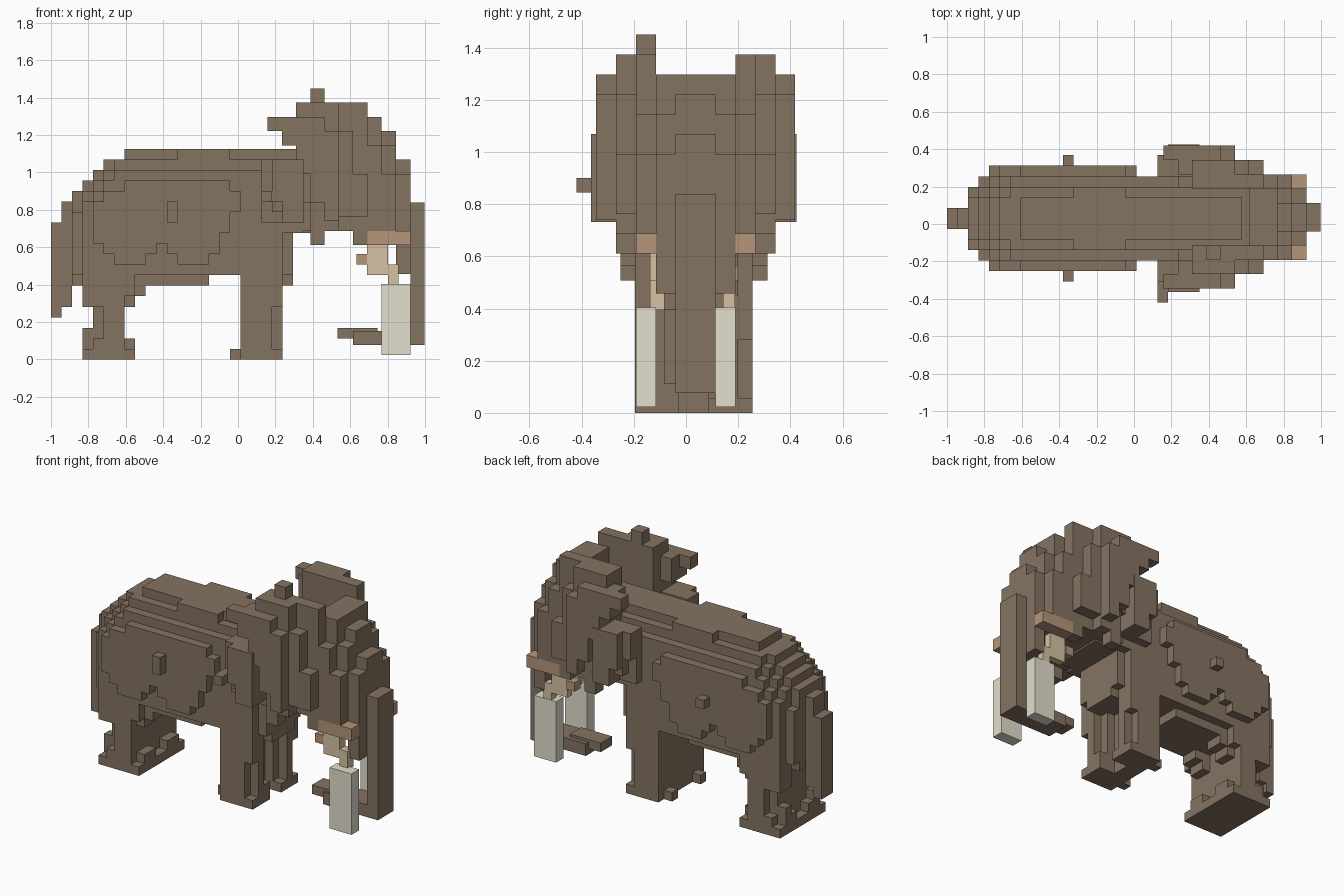
import bpy
import bmesh

cube = bpy.data.objects.get("Cube")
if cube:
    bpy.data.objects.remove(cube)

# x origin, block size and symmetry plane of the two block grids (it faces +x)
BODY = (-1.0, 0.0563, 0.030)
HEAD = (0.158, 0.0763, 0.037)


def material(name, rgb):
    m = bpy.data.materials.new(name)
    m.use_nodes = True
    m.diffuse_color = (*rgb, 1)
    bsdf = next(n for n in m.node_tree.nodes if n.type == 'BSDF_PRINCIPLED')
    bsdf.inputs["Base Color"].default_value = (*rgb, 1)
    return m


hide = material("brown hide", (0.233, 0.173, 0.121))
ivory = material("pale ivory", (0.770, 0.740, 0.610))
tan = material("tan tusk root", (0.680, 0.545, 0.375))
lip = material("pinkish lip", (0.465, 0.305, 0.195))


def add_box(bm, lo, hi):
    vs = bmesh.ops.create_cube(bm, size=1)["verts"]
    for v in vs:
        v.co = [(a + b) / 2 + c * (b - a) for a, b, c in zip(lo, hi, v.co)]


def blocks(name, mat, grid, centre=(), pairs=(), near=(), far=()):
    """centre: (half width, x0, x1, z0, z1) boxes across the symmetry plane.
    pairs: (inner, outer, x0, x1, z0, z1) boxes on both sides.
    near, far: the same, on the -y or +y side only. All in grid steps."""
    ox, u, cy = grid
    bm = bmesh.new()
    spans = [(-h, h, *r) for h, *r in centre]
    spans += list(pairs) + list(far)
    spans += [(-b, -a, *r) for a, b, *r in list(pairs) + list(near)]
    for y0, y1, x0, x1, z0, z1 in spans:
        add_box(bm, (ox + u * x0, cy + u * y0, u * z0),
                (ox + u * x1, cy + u * y1, u * z1))
    me = bpy.data.meshes.new(name)
    bm.to_mesh(me)
    bm.free()
    me.materials.append(mat)
    ob = bpy.data.objects.new(name, me)
    bpy.context.collection.objects.link(ob)


# Torso: nested layers, from the wide core to the narrow spine
blocks("torso", hide, BODY, centre=[
    (4, 3, 4, 7, 15), (4, 4, 5, 7, 16), (4, 5, 6, 8, 17),
    (4, 6, 22, 8, 18), (4, 22, 24, 12, 17),
    (3, 2, 3, 8, 14), (3, 3, 4, 7, 16), (3, 4, 5, 7, 17), (3, 5, 6, 7, 18),
    (3, 6, 15, 7, 19), (3, 15, 18, 8, 19), (3, 18, 22, 7, 19),
    (3, 22, 23, 8, 19), (3, 23, 26, 12, 19), (2, 22, 23, 7, 8),
    (2, 2, 3, 7, 16), (2, 3, 4, 8, 17), (2, 4, 5, 8, 18), (2, 5, 6, 8, 19),
])
blocks("spine", hide, BODY, centre=[(2, 7, 28, 18, 20), (3, 12, 17, 19, 20)])

# Bulging flanks with a stepped lower edge
blocks("flanks", hide, BODY, pairs=[
    (3, 5, 4, 5, 11, 15), (3, 5, 5, 6, 10, 16), (3, 5, 6, 7, 9, 16),
    (3, 5, 7, 9, 9, 17), (3, 5, 9, 10, 10, 17), (3, 5, 10, 11, 11, 17),
    (3, 5, 11, 12, 10, 17), (3, 5, 12, 15, 9, 17), (3, 5, 15, 16, 10, 17),
    (3, 5, 16, 17, 12, 17), (3, 5, 17, 18, 14, 16),
    (5, 6, 11, 12, 13, 14),
], near=[(5, 6, 11, 12, 14, 15)])

# Stepped shoulder pads behind the ears
blocks("shoulders", hide, BODY, pairs=[
    (4, 5, 20, 24, 13, 19), (5, 6, 20, 24, 16, 19), (5, 6, 21, 24, 14, 16),
    (5, 6, 22, 24, 13, 14), (6, 7, 21, 24, 15, 19), (6, 7, 22, 24, 13, 15),
], near=[(5, 8, 20, 21, 15, 16)])

blocks("tail", hide, BODY, centre=[(1, 0, 1, 4, 13), (1, 1, 2, 5, 15)])

# Legs: joined pairs with recesses and broad feet
blocks("front_legs", hide, BODY, centre=[(1, 18, 20, 0, 8)], pairs=[
    (1, 4, 18, 22, 0, 1), (2, 3, 17, 18, 0, 1),
    (1, 3, 18, 21, 1, 9), (2, 3, 21, 22, 1, 9),
    (3, 4, 18, 21, 1, 9), (3, 4, 21, 22, 5, 9),
], near=[(1, 2, 21, 22, 1, 2)])
blocks("rear_legs", hide, BODY, centre=[(1, 4, 7, 0, 8), (4, 3, 8, 0, 1)],
       pairs=[
    (1, 3, 4, 7, 1, 8), (3, 4, 4, 7, 1, 2), (3, 4, 5, 7, 2, 5),
    (3, 4, 4, 7, 5, 8), (1, 3, 3, 8, 1, 2), (2, 3, 3, 4, 2, 3),
    (2, 4, 3, 4, 5, 8), (1, 3, 7, 8, 5, 8), (2, 4, 7, 8, 6, 8),
    (1, 3, 8, 9, 6, 8),
])

# Head: skull and stepped forehead
blocks("head", hide, HEAD, centre=[
    (3, 2, 7, 9, 14), (2, 6, 8, 9, 17), (3, 7, 8, 9, 15),
    (3, 8, 9, 9, 13), (2, 8, 9, 8, 15), (1, 8, 9, 9, 16),
    (2, 9, 10, 6, 13), (1, 9, 10, 6, 14),
], pairs=[(2, 3, 6, 7, 8, 9), (3, 4, 3, 4, 8, 9)])

# Ears rise on both sides and flare back, leaving a gap above the spine
blocks("ears", hide, HEAD, pairs=[
    (2, 3, 2, 7, 9, 18),
    (3, 4, 1, 2, 15, 17), (3, 4, 2, 3, 11, 18), (3, 4, 3, 5, 9, 18),
    (3, 4, 5, 6, 10, 16), (3, 4, 6, 7, 10, 13),
    (4, 5, 0, 1, 16, 17), (4, 5, 1, 2, 15, 17), (4, 5, 2, 3, 13, 17),
    (4, 5, 3, 4, 11, 17), (4, 5, 4, 5, 9.7, 16),
], near=[(2, 3, 3, 4, 18, 19)])

# Trunk hanging straight down, its tip curled back
blocks("trunk", hide, HEAD, centre=[(1, 10, 11, 1, 11), (1, 6, 10, 1, 2)])
blocks("trunk_tip", hide, BODY, centre=[(1, 27.2, 31, 2, 3)])

# Mouth corners, tusk roots and tusks (the +y tusk sits closer in)
blocks("lips", lip, HEAD, pairs=[(2, 3, 7, 10, 8, 9)])
blocks("mouth_corners", lip, BODY, pairs=[(2, 3, 29, 30, 9, 10)])
blocks("tusk_roots", tan, BODY, pairs=[
    (2, 2.8, 30, 32, 8, 11), (2, 2.8, 32, 33, 7, 9)],
    near=[(2.8, 3, 30, 32, 8, 11), (2.8, 3, 32, 33, 7, 9)])
blocks("tusks", ivory, HEAD, near=[(2, 3, 8, 10, 0.3, 5.3)],
       far=[(1, 2, 8, 10, 0.3, 5.3)])
